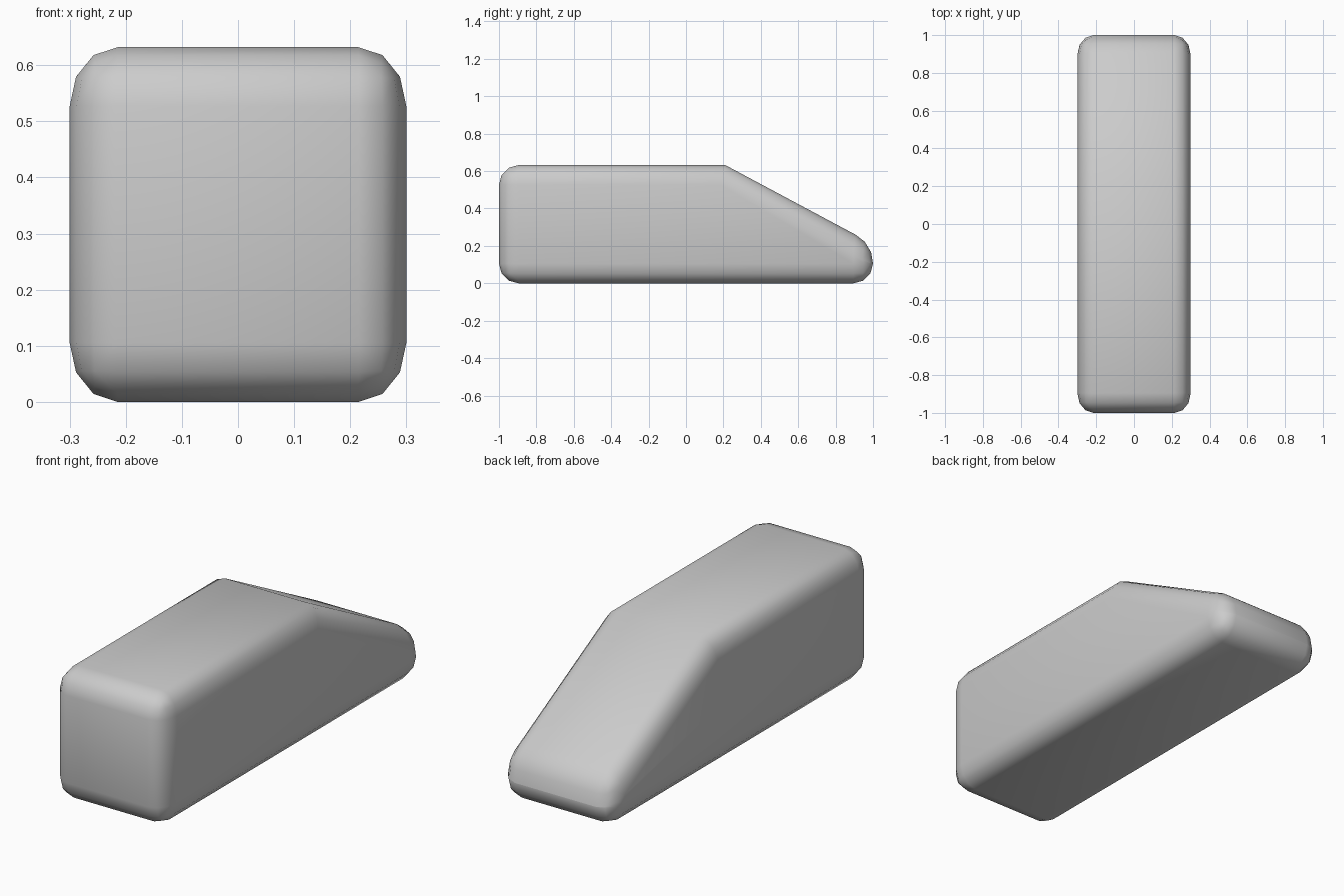
import bpy
import bmesh

if "Cube" in bpy.data.objects:
    bpy.data.objects.remove(bpy.data.objects["Cube"])

# Side profile (y, z) of the wedge-nosed body
PROFILE = [(-1, 0), (1, 0), (1, 0.21), (0.21, 0.632), (-1, 0.632)]
HALF_WIDTH = 0.3
SQUASH = 0.81  # body is narrowed after rounding, so the rounding is narrower in x

# Extrude the profile across the width
bm = bmesh.new()
w = HALF_WIDTH / SQUASH
side = bm.faces.new([bm.verts.new((-w, y, z)) for y, z in PROFILE])
ext = bmesh.ops.extrude_face_region(bm, geom=[side], use_keep_orig=True)
moved = [g for g in ext["geom"] if isinstance(g, bmesh.types.BMVert)]
bmesh.ops.translate(bm, verts=moved, vec=(2 * w, 0, 0))
bmesh.ops.recalc_face_normals(bm, faces=bm.faces)
for f in bm.faces:
    f.smooth = True
mesh = bpy.data.meshes.new("wedge_body")
bm.to_mesh(mesh)
bm.free()

body = bpy.data.objects.new("wedge_body", mesh)
bpy.context.collection.objects.link(body)
body.scale.x = SQUASH

# Round every edge except the shallow crease on top
bevel = body.modifiers.new("rounding", 'BEVEL')
bevel.width = 0.105
bevel.segments = 3
bevel.limit_method = 'ANGLE'
bevel.angle_limit = 0.5236
bevel.use_clamp_overlap = True
